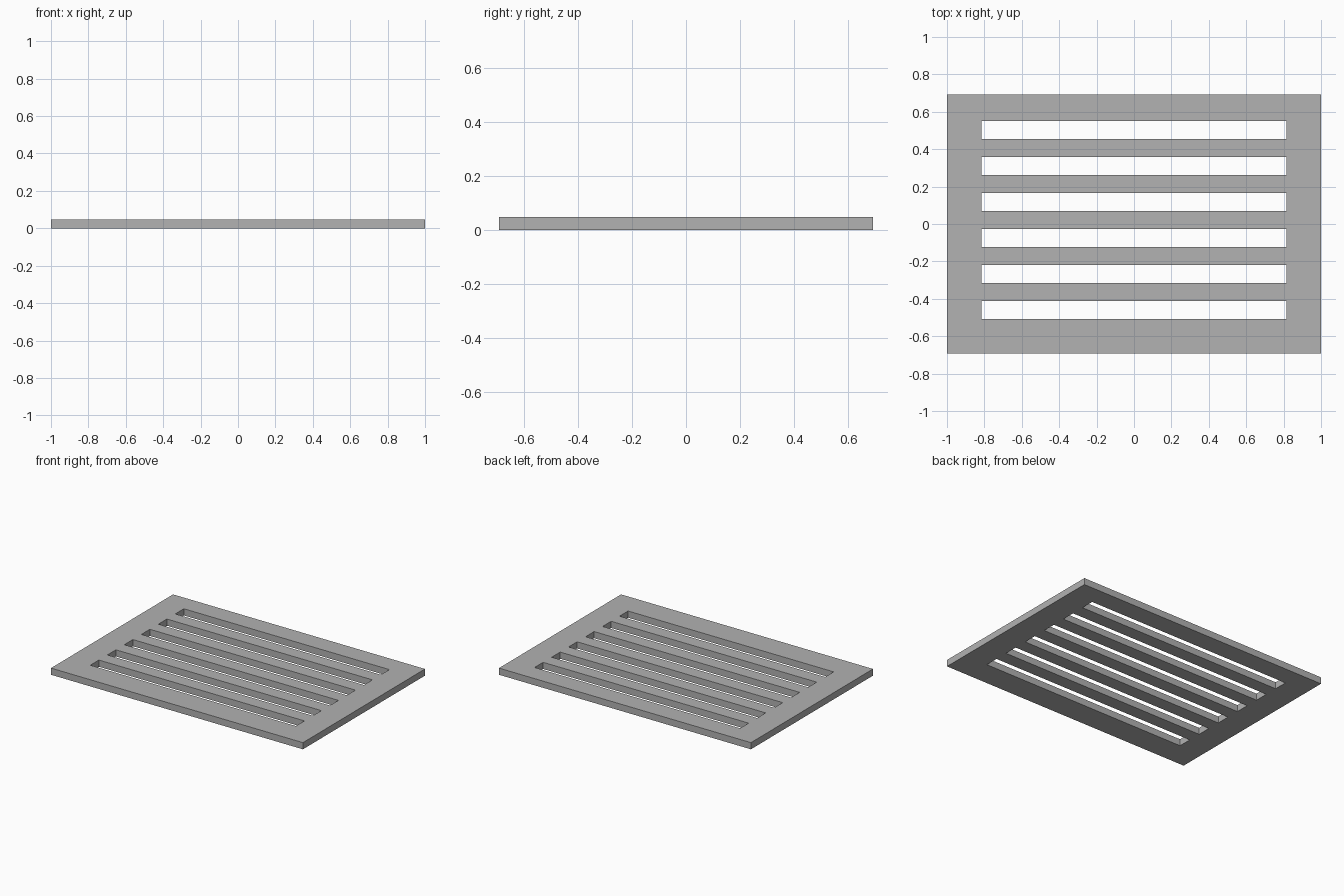
import bpy
import bmesh

cube = bpy.data.objects.get("Cube")
if cube:
    bpy.data.objects.remove(cube, do_unlink=True)

# Overall plate and slot dimensions
HALF_X, HALF_Y, THICKNESS = 1.0, 0.692, 0.048
SLOT_HALF_X, SLOT_WIDTH = 0.816, 0.097
SLOT_COUNT, SLOT_PITCH, FIRST_SLOT = 6, 0.1927, -0.509

# Plain grey finish
grey = bpy.data.materials.new("plain_grey")
grey.use_nodes = True
colour = (0.445, 0.445, 0.445, 1)
grey.diffuse_color = colour
grey.node_tree.nodes["Principled BSDF"].inputs["Base Color"].default_value = colour

# Grid lines along the slot edges
xs = [-HALF_X, -SLOT_HALF_X, SLOT_HALF_X, HALF_X]
ys = [-HALF_Y]
for i in range(SLOT_COUNT):
    start = FIRST_SLOT + i * SLOT_PITCH
    ys += [start, start + SLOT_WIDTH]
ys.append(HALF_Y)

# Flat sheet, leaving every second middle cell open as a slot
bm = bmesh.new()
verts = [[bm.verts.new((x, y, 0)) for x in xs] for y in ys]
for j in range(len(ys) - 1):
    for i in range(len(xs) - 1):
        if i == 1 and j % 2 == 1:
            continue
        bm.faces.new((verts[j][i], verts[j][i + 1],
                      verts[j + 1][i + 1], verts[j + 1][i]))

# Thicken the sheet into a solid plate
sheet = bmesh.ops.extrude_face_region(bm, geom=bm.faces[:], use_keep_orig=True)
top = [v for v in sheet["geom"] if isinstance(v, bmesh.types.BMVert)]
bmesh.ops.translate(bm, verts=top, vec=(0, 0, THICKNESS))
bmesh.ops.recalc_face_normals(bm, faces=bm.faces[:])

mesh = bpy.data.meshes.new("slotted_plate")
bm.to_mesh(mesh)
bm.free()
mesh.materials.append(grey)
plate = bpy.data.objects.new("slotted_plate", mesh)
bpy.context.collection.objects.link(plate)
